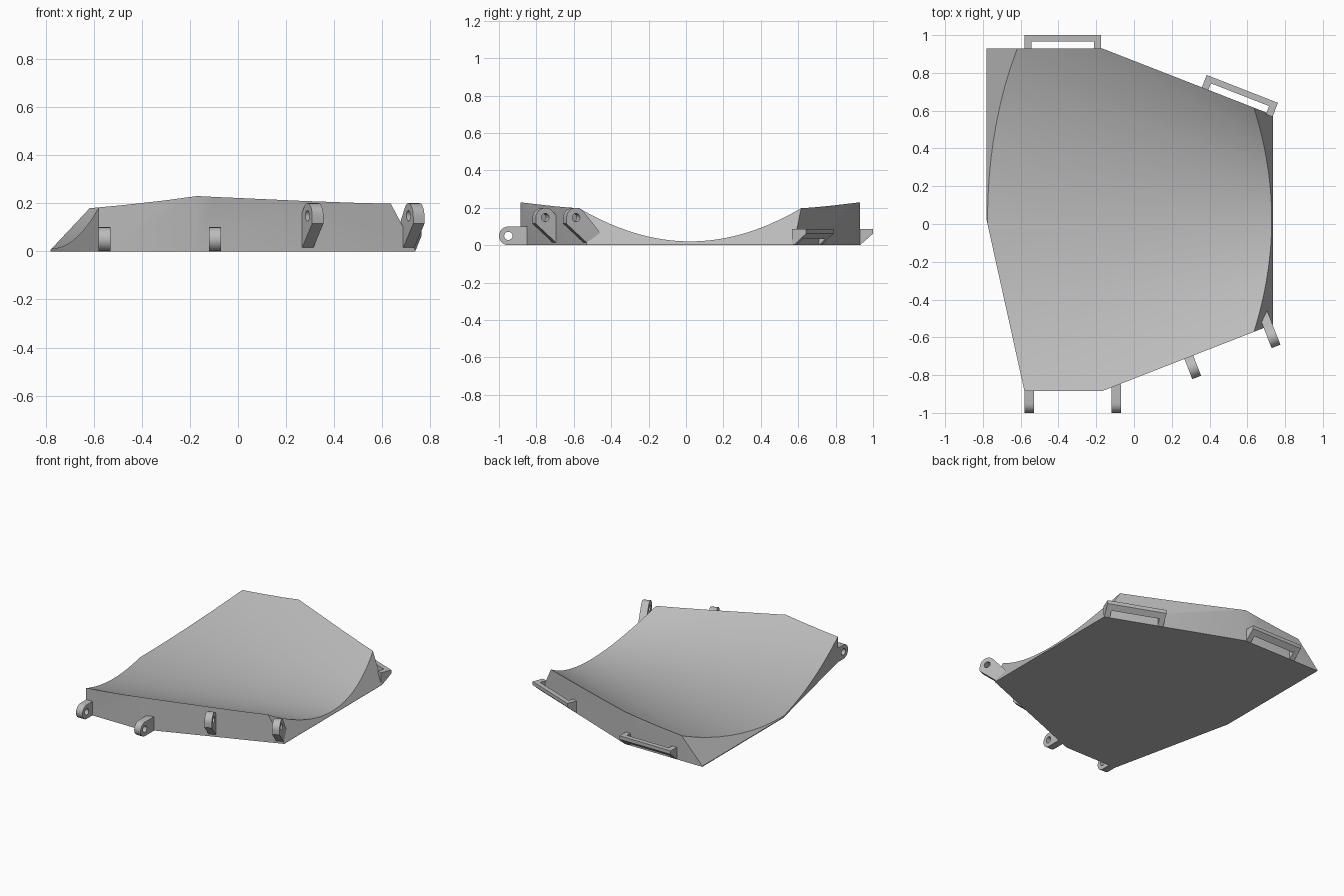
import bpy, bmesh, math
from mathutils import Matrix, Vector

if "Cube" in bpy.data.objects:
    bpy.data.objects.remove(bpy.data.objects["Cube"])

grey = bpy.data.materials.new("plain grey")
grey.diffuse_color = (0.5, 0.5, 0.5, 1)
grey.use_nodes = True
grey.node_tree.nodes["Principled BSDF"].inputs["Base Color"].default_value = grey.diffuse_color


def make(name, bm):
    bmesh.ops.recalc_face_normals(bm, faces=bm.faces)
    me = bpy.data.meshes.new(name)
    bm.to_mesh(me)
    bm.free()
    me.materials.append(grey)
    ob = bpy.data.objects.new(name, me)
    bpy.context.collection.objects.link(ob)
    return ob


def prism(name, pts, vec):
    """Solid made by sweeping a flat outline along a vector."""
    bm = bmesh.new()
    face = bm.faces.new([bm.verts.new(p) for p in pts])
    ext = bmesh.ops.extrude_face_region(bm, geom=[face])
    verts = [g for g in ext["geom"] if isinstance(g, bmesh.types.BMVert)]
    bmesh.ops.translate(bm, verts=verts, vec=vec)
    return make(name, bm)


def cut(ob, cutter):
    mod = ob.modifiers.new("cut", "BOOLEAN")
    mod.operation, mod.solver, mod.object = "DIFFERENCE", "EXACT", cutter
    select(ob)
    bpy.ops.object.modifier_apply(modifier=mod.name)
    bpy.data.objects.remove(cutter)


def select(ob):
    bpy.ops.object.select_all(action="DESELECT")
    ob.select_set(True)
    bpy.context.view_layer.objects.active = ob


def smooth(ob):
    select(ob)
    bpy.ops.object.shade_smooth_by_angle(angle=math.radians(25))


def place(ob, x, y, angle):
    """Local +x points outward from the wall."""
    ob.matrix_world = Matrix.Translation((x, y, 0)) @ Matrix.Rotation(angle, 4, "Z")


# Body: a many-sided slab
MID = 0.0225
outline = [(-0.78, 0.93), (-0.78, 0.02), (-0.58, -0.885), (-0.17, -0.885),
           (0.737, -0.531), (0.737, 0.576), (-0.17, 0.93)]
body = prism("panel_body", [(x, y, 0) for x, y in outline], (0, 0, 0.3))

# Sloping left and right ends
bm = bmesh.new()
bm.from_mesh(body.data)
for x, slope in ((-0.785, 0.94), (0.74, -0.53)):
    side = -1 if x < 0 else 1
    res = bmesh.ops.bisect_plane(bm, geom=bm.verts[:] + bm.edges[:] + bm.faces[:],
                                 plane_co=(x, 0, 0), plane_no=(side, 0, -side * slope),
                                 clear_outer=True)
    edges = [e for e in res["geom_cut"] if isinstance(e, bmesh.types.BMEdge)]
    bmesh.ops.holes_fill(bm, edges=edges, sides=0)
bmesh.ops.recalc_face_normals(bm, faces=bm.faces)
bm.to_mesh(body.data)
bm.free()

# Conical trough hollowed out of the top
bm = bmesh.new()
rings = []
N = 160
for x in (-0.95, 0.9):
    r = 2.02 - 1.17 * (x + 0.17)
    z = 0.01 + 0.007 * (x + 0.78) + r
    rings.append([bm.verts.new((x, MID + r * math.sin(2 * math.pi * i / N),
                                z - r * math.cos(2 * math.pi * i / N))) for i in range(N)])
for i in range(N):
    j = (i + 1) % N
    bm.faces.new((rings[0][i], rings[0][j], rings[1][j], rings[1][i]))
bm.faces.new(rings[0])
bm.faces.new(rings[1])
cut(body, make("trough_cutter", bm))
smooth(body)


# Front lugs: rounded plates with a pin hole
def lug(name, pts, hole, radius, x, y, angle, w=0.05):
    ob = prism(name, [(u, -w / 2, z) for u, z in pts], (0, w, 0))
    bm = bmesh.new()
    bmesh.ops.create_cone(bm, cap_ends=True, segments=24, radius1=radius, radius2=radius,
                          depth=0.2, matrix=Matrix.Translation((hole[0], 0, hole[1]))
                          @ Matrix.Rotation(math.pi / 2, 4, "X"))
    cut(ob, make("pin_cutter", bm))
    smooth(ob)
    place(ob, x, y, angle)


def arc(cu, cz, r, a0, a1, n=12):
    return [(cu + r * math.cos(math.radians(a0 + (a1 - a0) * i / n)),
             cz + r * math.sin(math.radians(a0 + (a1 - a0) * i / n))) for i in range(n + 1)]


SLANT = math.atan2(0.354, 0.907)
straight = [(-0.035, 0)] + arc(0.065, 0.05, 0.05, -90, 90) + [(-0.035, 0.1)]
for i, x in enumerate((-0.555, -0.095)):
    lug(f"straight_lug_{i + 1}", straight, (0.065, 0.05), 0.022, x, -0.885, -math.pi / 2)

raised_tip = [(0.0, 0.015), (0.115, 0.115)] + arc(0.06, 0.145, 0.055, 0, 140)
for i, (x, y, inner) in enumerate(((0.29, -0.705, [(-0.03, 0.13), (-0.03, 0.015)]),
                                   (0.71, -0.541, [(-0.085, 0.06), (-0.06, 0.015)]))):
    lug(f"raised_lug_{i + 1}", raised_tip + inner, (0.06, 0.148), 0.022,
        x, y, SLANT - math.pi / 2)


# Back handles: two wedge arms joined by a bar
def handle(name, x, y, angle, length=0.405):
    wedge = [(-0.01, 0), (0, 0), (0.07, 0.062), (0.07, 0.087), (-0.01, 0.087)]
    bar = [(0.037, 0.033), (0.07, 0.062), (0.07, 0.087), (0.037, 0.087)]
    h, arm = length / 2, 0.037
    for part, pts, start, size in (("arm_a", wedge, -h, arm), ("arm_b", wedge, h - arm, arm),
                                   ("bar", bar, arm - h, length - 2 * arm)):
        ob = prism(f"{name}_{part}", [(u, start, z) for u, z in pts], (0, size, 0))
        place(ob, x, y, angle)


handle("back_handle", -0.377, 0.93, math.pi / 2)
handle("slanted_handle", 0.548, 0.65, math.pi / 2 - SLANT)
